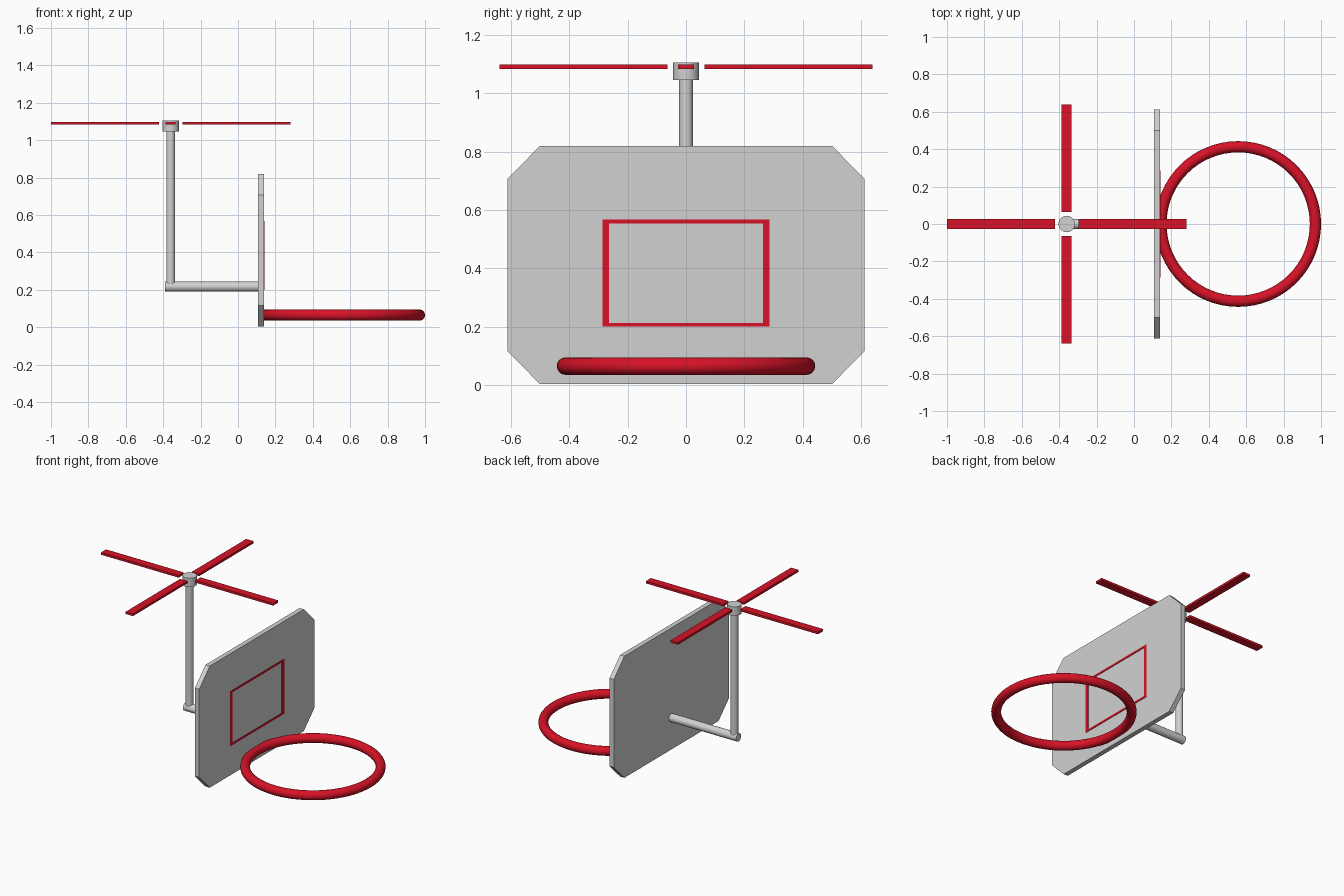
import bpy, bmesh, math
from mathutils import Matrix, Vector

if "Cube" in bpy.data.objects:
    bpy.data.objects.remove(bpy.data.objects["Cube"])


def material(name, rgb):
    m = bpy.data.materials.new(name)
    m.diffuse_color = (*rgb, 1)
    m.use_nodes = True
    m.node_tree.nodes["Principled BSDF"].inputs["Base Color"].default_value = m.diffuse_color
    return m


GREY = material("light_grey", (0.64, 0.64, 0.64))
RED = material("red", (0.68, 0.006, 0.02))
AXIS_X = -0.36  # centre of the pole and rotor


def finish(name, bm, mat, smooth=False):
    bmesh.ops.recalc_face_normals(bm, faces=bm.faces)
    me = bpy.data.meshes.new(name)
    bm.to_mesh(me)
    bm.free()
    me.materials.append(mat)
    ob = bpy.data.objects.new(name, me)
    bpy.context.collection.objects.link(ob)
    if smooth:
        bpy.ops.object.select_all(action='DESELECT')
        ob.select_set(True)
        bpy.context.view_layer.objects.active = ob
        bpy.ops.object.shade_smooth_by_angle(angle=math.radians(35))
    return ob


def box(bm, lo, hi, rot=Matrix()):
    lo, hi = Vector(lo), Vector(hi)
    m = rot @ Matrix.Translation((lo + hi) / 2) @ Matrix.Diagonal((*(hi - lo), 1))
    bmesh.ops.create_cube(bm, size=1, matrix=m)


def rod(name, a, b, r):
    a, b = Vector(a), Vector(b)
    d = b - a
    m = Matrix.Translation((a + b) / 2) @ d.to_track_quat('Z', 'Y').to_matrix().to_4x4()
    bm = bmesh.new()
    bmesh.ops.create_cone(bm, cap_ends=True, segments=32, radius1=r, radius2=r,
                          depth=d.length, matrix=m)
    return finish(name, bm, GREY, True)


# backboard: rectangle with cut corners, extruded along x
bm = bmesh.new()
outline = [(-0.5, 0.003), (0.5, 0.003), (0.612, 0.116), (0.612, 0.707),
           (0.5, 0.82), (-0.5, 0.82), (-0.612, 0.707), (-0.612, 0.116)]
face = bm.faces.new([bm.verts.new((0.108, y, z)) for y, z in outline])
ext = bmesh.ops.extrude_face_region(bm, geom=[face])
bmesh.ops.translate(bm, vec=(0.032, 0, 0),
                    verts=[v for v in ext["geom"] if isinstance(v, bmesh.types.BMVert)])
finish("backboard", bm, GREY)

# painted target frame: four thin strips on the board
bm = bmesh.new()
x0, x1 = 0.138, 0.143
for s in (-1, 1):
    ys = sorted((s * 0.287, s * 0.264))
    box(bm, (x0, ys[0], 0.2), (x1, ys[1], 0.567))
for z in (0.2, 0.554):
    box(bm, (x0, -0.264, z), (x1, 0.264, z + 0.013))
finish("target_frame", bm, RED)

# hoop: torus
bpy.ops.mesh.primitive_torus_add(location=(0.557, 0, 0.065), major_radius=0.413,
                                 minor_radius=0.03, major_segments=64, minor_segments=16)
hoop = bpy.context.object
hoop.name = "hoop"
hoop.data.materials.append(RED)
bpy.ops.object.shade_smooth_by_angle(angle=math.radians(40))

# support arm, pole and hub
rod("support_arm", (-0.391, 0, 0.217), (0.11, 0, 0.217), 0.027)
rod("pole", (AXIS_X, 0, 0.232), (AXIS_X, 0, 1.06), 0.0235)
rod("rotor_hub", (AXIS_X, 0, 1.046), (AXIS_X, 0, 1.106), 0.044)

# four rotor blades
for i in range(4):
    bm = bmesh.new()
    rot = Matrix.Translation((AXIS_X, 0, 0)) @ Matrix.Rotation(i * math.pi / 2, 4, 'Z')
    box(bm, (0.063, -0.027, 1.083), (0.64, 0.027, 1.098), rot)
    finish(f"rotor_blade_{i + 1}", bm, RED)
